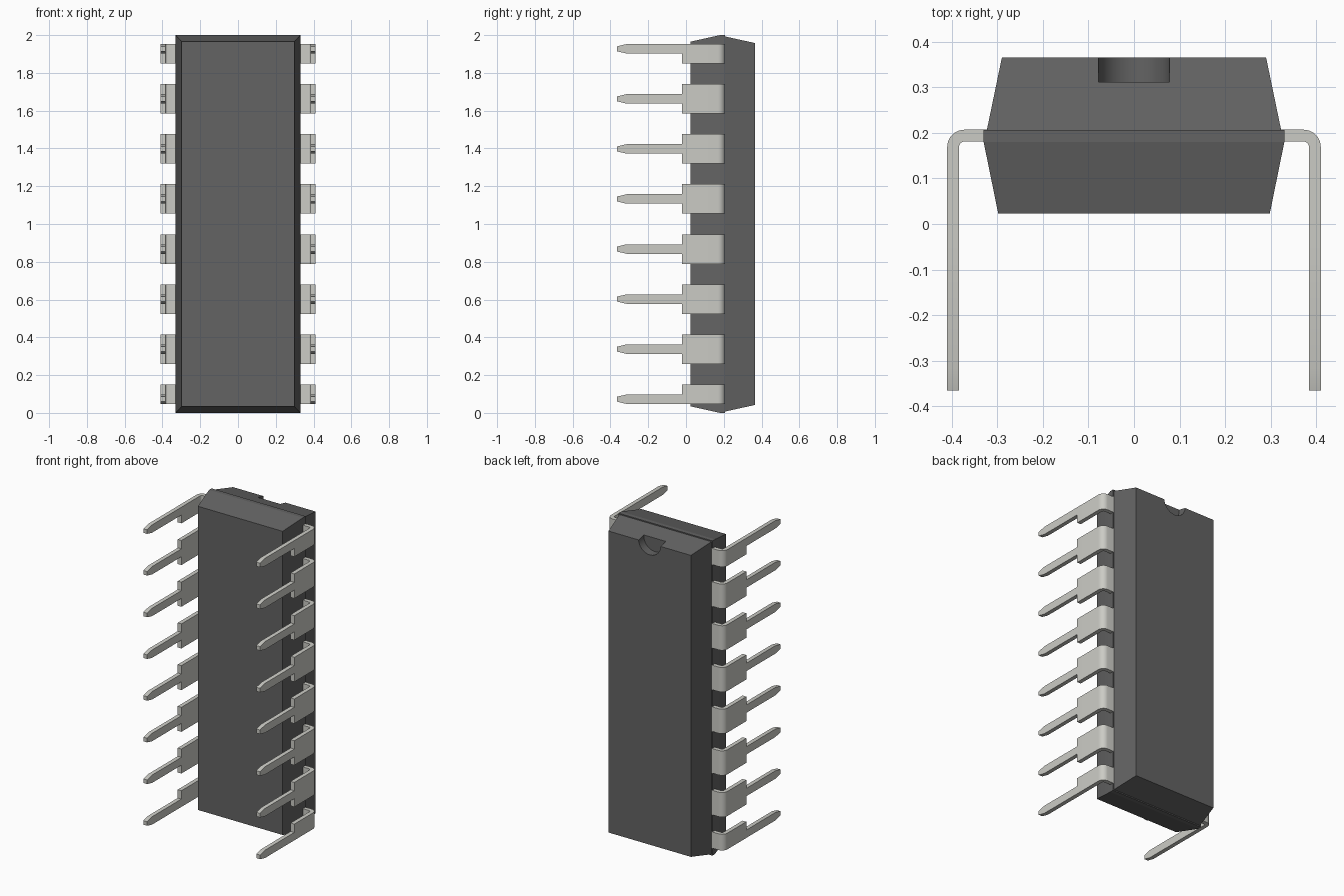
import bpy, bmesh, math

if "Cube" in bpy.data.objects:
    bpy.data.objects.remove(bpy.data.objects["Cube"])


def material(name, color):
    mat = bpy.data.materials.new(name)
    mat.diffuse_color = (*color, 1)
    mat.use_nodes = True
    mat.node_tree.nodes["Principled BSDF"].inputs["Base Color"].default_value = mat.diffuse_color
    return mat


def loft(name, rings, mat):
    """Join a series of four-cornered rings into a closed solid."""
    bm = bmesh.new()
    loops = [[bm.verts.new(p) for p in ring] for ring in rings]
    for a, b in zip(loops, loops[1:]):
        for i in range(4):
            j = (i + 1) % 4
            bm.faces.new((a[i], a[j], b[j], b[i]))
    bm.faces.new(loops[0])
    bm.faces.new(loops[-1])
    bmesh.ops.recalc_face_normals(bm, faces=bm.faces)
    mesh = bpy.data.meshes.new(name)
    bm.to_mesh(mesh)
    bm.free()
    mesh.materials.append(mat)
    obj = bpy.data.objects.new(name, mesh)
    bpy.context.collection.objects.link(obj)
    return obj


def activate(obj):
    bpy.ops.object.select_all(action='DESELECT')
    obj.select_set(True)
    bpy.context.view_layer.objects.active = obj


plastic = material("dark_plastic", (0.125, 0.125, 0.125))
metal = material("tinned_metal", (0.6, 0.6, 0.56))

# Package body: (y, half width, half length), with a small ledge at the seam
sections = [(0.023, 0.298, 0.965), (0.18, 0.33, 1.0), (0.206, 0.33, 1.0),
            (0.206, 0.323, 0.993), (0.365, 0.29, 0.958)]
body = loft("package_body",
            [[(-w, y, 1 - h), (w, y, 1 - h), (w, y, 1 + h), (-w, y, 1 + h)]
             for y, w, h in sections], plastic)

# Round orientation notch at the top end
bpy.ops.mesh.primitive_cylinder_add(vertices=48, radius=0.078, depth=0.2,
                                    location=(0, 0.412, 1.962),
                                    rotation=(math.pi / 2, 0, 0))
cutter = bpy.context.object
cutter.data.materials.append(plastic)
activate(body)
cut = body.modifiers.new("notch", 'BOOLEAN')
cut.object = cutter
cut.solver = 'EXACT'
bpy.ops.object.modifier_apply(modifier=cut.name)
bpy.data.objects.remove(cutter)
bpy.ops.object.shade_smooth_by_angle(angle=math.radians(12))

# Bent pin profile
OUT_X, TOP_Y, THICK, BEND = 0.41, 0.207, 0.026, 0.038


def pin(name, side, z, lo, hi):
    """Wide shoulder spans z+lo to z+hi; the narrow leg is centred on z."""
    stations = [((0.3, TOP_Y), (0.3, TOP_Y - THICK), lo, hi)]
    cx, cy = OUT_X - BEND, TOP_Y - BEND
    for i in range(9):
        a = math.pi / 2 * (1 - i / 8)
        c, s = math.cos(a), math.sin(a)
        r = BEND - THICK
        stations.append(((cx + BEND * c, cy + BEND * s),
                         (cx + r * c, cy + r * s), lo, hi))
    for y, l, h in [(-0.02, lo, hi), (-0.02, -0.025, 0.025),
                    (-0.315, -0.025, 0.025), (-0.365, -0.013, 0.013)]:
        stations.append(((OUT_X, y), (OUT_X - THICK, y), l, h))
    rings = [[(side * o[0], o[1], z + l), (side * n[0], n[1], z + l),
              (side * n[0], n[1], z + h), (side * o[0], o[1], z + h)]
             for o, n, l, h in stations]
    obj = loft(name, rings, metal)
    activate(obj)
    bpy.ops.object.shade_smooth_by_angle(angle=math.radians(20))


# Two rows of eight pins; end pins have a shoulder on the inner side only
for side, label in ((-1, "left"), (1, "right")):
    for i in range(8):
        lo = -0.025 if i == 0 else -0.078
        hi = 0.025 if i == 7 else 0.078
        pin(f"{label}_pin_{i + 1}", side, 1 + (i - 3.5) * 0.265, lo, hi)
